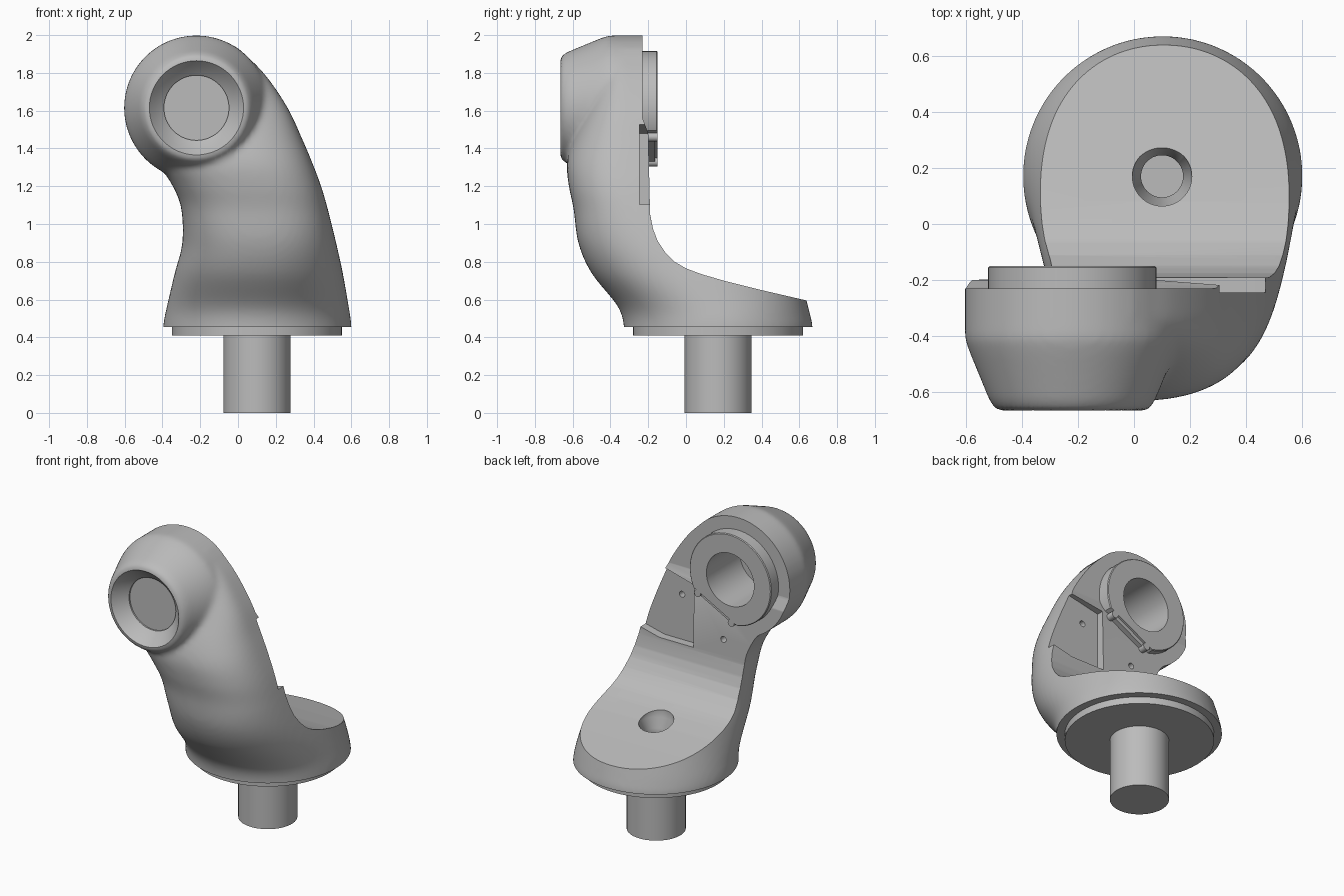
import bpy, bmesh, math
from mathutils import Vector, Matrix

if "Cube" in bpy.data.objects:
    bpy.data.objects.remove(bpy.data.objects["Cube"], do_unlink=True)

grey = bpy.data.materials.new("neutral_grey")
grey.use_nodes = True
grey.diffuse_color = (0.5, 0.5, 0.5, 1)
grey.node_tree.nodes["Principled BSDF"].inputs["Base Color"].default_value = (0.5, 0.5, 0.5, 1)

BASE = Vector((0.1, 0.17, 0))       # axis of the foot
HEAD = Vector((-0.22, 0, 1.615))    # axis of the head


def loft(bm, rings):
    """Closed skin through a list of equal-length rings."""
    rows = [[bm.verts.new(p) for p in ring] for ring in rings]
    for a, b in zip(rows, rows[1:]):
        for i in range(len(a)):
            j = (i + 1) % len(a)
            bm.faces.new((a[i], a[j], b[j], b[i]))
    bm.faces.new(rows[0])
    bm.faces.new(rows[-1])


def turned(profile, centre, axis="z", n=64):
    """Rings of (radius, height) pairs around a z or y axis."""
    rings = []
    for r, h in profile:
        ring = []
        for i in range(n):
            t = 2 * math.pi * i / n
            u, v = r * math.cos(t), r * math.sin(t)
            ring.append(centre + (Vector((u, v, h)) if axis == "z" else Vector((u, h, v))))
        rings.append(ring)
    return rings


def make(name, *skins):
    bm = bmesh.new()
    for rings in skins:
        loft(bm, rings)
    bmesh.ops.recalc_face_normals(bm, faces=bm.faces)
    me = bpy.data.meshes.new(name)
    bm.to_mesh(me)
    bm.free()
    me.materials.append(grey)
    ob = bpy.data.objects.new(name, me)
    bpy.context.collection.objects.link(ob)
    return ob


def prism(name, outline, axis, lo, hi):
    """Extrude a 2D outline along x (outline is y,z) or y (outline is x,z)."""
    put = (lambda d, a, b: Vector((d, a, b))) if axis == "x" else (lambda d, a, b: Vector((a, d, b)))
    return make(name, [[put(d, a, b) for a, b in outline] for d in (lo, hi)])


def activate(ob):
    bpy.ops.object.select_all(action="DESELECT")
    ob.select_set(True)
    bpy.context.view_layer.objects.active = ob


def apply(ob, kind, **settings):
    activate(ob)
    mod = ob.modifiers.new(kind.lower(), kind)
    for key, value in settings.items():
        setattr(mod, key, value)
    bpy.ops.object.modifier_apply(modifier=mod.name)


def boolean(ob, cutter, operation="DIFFERENCE"):
    apply(ob, "BOOLEAN", object=cutter, operation=operation, solver="EXACT")


def smooth(ob, angle=30):
    activate(ob)
    bpy.ops.object.shade_smooth_by_angle(angle=math.radians(angle))


# Arm sections: height, left x, right x, front y, widest y
stations = [
    (0.38, -0.395, 0.60, -0.33, 0.17),
    (0.47, -0.395, 0.60, -0.33, 0.17),
    (0.57, -0.375, 0.585, -0.365, 0.13),
    (0.74, -0.335, 0.555, -0.50, 0.0),
    (0.90, -0.295, 0.52, -0.57, -0.12),
    (1.08, -0.30, 0.475, -0.595, -0.22),
    (1.20, -0.345, 0.44, -0.62, -0.27),
    (1.32, -0.42, 0.395, -0.63, -0.30),
    (1.45, -0.48, 0.34, -0.60, -0.31),
    (1.62, -0.50, 0.26, -0.53, -0.32),
    (1.80, -0.45, 0.135, -0.46, -0.32),
    (1.94, -0.35, -0.01, -0.42, -0.32),
]


def spline(pts, steps=5):
    out = []
    for i in range(len(pts) - 1):
        quad = [Vector(pts[min(max(i + k, 0), len(pts) - 1)]) for k in (-1, 0, 1, 2)]
        a, b, c, d = quad
        for s in range(steps):
            t = s / steps
            out.append(b + 0.5 * t * (c - a + t * (2 * a - 5 * b + 4 * c - d
                                                   + t * (3 * (b - c) + d - a))))
    return out + [Vector(pts[-1])]


def section(st, n=72):
    z, left, right, front, wide = st
    power = 2 / (2 + 0.45 * min(max((z - 0.5) / 0.5, 0), 1))
    back = 0.67 - 0.25 * max(0, z - 0.47)
    ring = []
    for i in range(n):
        t = 2 * math.pi * i / n
        c, s = math.cos(t), math.sin(t)
        depth = wide - front if s < 0 else back - wide
        ring.append(Vector(((left + right) / 2 + (right - left) / 2 * math.copysign(abs(c) ** power, c),
                            wide + depth * math.copysign(abs(s) ** power, s), z)))
    return ring


# Arm and head fused into one soft casting
head = turned([(0.383, -0.12), (0.383, -0.41), (0.365, -0.46), (0.295, -0.63),
               (0.27, -0.665), (0.10, -0.67)], HEAD, "y")
arm = make("arm", [section(s) for s in spline(stations)], head)
apply(arm, "REMESH", mode="VOXEL", voxel_size=0.016)
apply(arm, "SMOOTH", factor=0.5, iterations=8)

# Side profile trims the flat underside, sloping foot and back wall
keep = prism("side_profile", [
    (-1, 0.455), (0.8, 0.455), (0.8, 0.56), (0.63, 0.597), (0.4, 0.65), (0.2, 0.70), (0.08, 0.735),
    (0, 0.765), (-0.06, 0.80), (-0.11, 0.85), (-0.15, 0.91), (-0.175, 0.975), (-0.19, 1.05),
    (-0.2, 1.48), (-0.23, 1.56), (-0.23, 2.2), (-1, 2.2)], "x", -1, 1)
boolean(arm, keep, "INTERSECT")

# Cutters: front dish, rear bore, foot socket, back pocket, screw holes
dish = make("dish_cutter", turned([(0.265, -0.70), (0.25, -0.665), (0.225, -0.635), (0.19, -0.60),
                                   (0.172, -0.585), (0.172, -0.575)], HEAD, "y"))
bore = make("bore_cutter", turned([(0.175, -0.05), (0.175, -0.50)], HEAD, "y"))
socket = make("socket_cutter", turned([(0.106, 0.9), (0.106, 0.69), (0.075, 0.63), (0.075, 0.60)], BASE))
pocket = prism("pocket_cutter", [(0.08, 1.07), (0.33, 1.07), (0.7, 1.16), (0.7, 1.53), (0.32, 1.53),
                                 (0.08, 1.48)], "y", -0.245, 0)
screws = [make("screw_cutter", turned([(0.02, -0.1), (0.02, -0.3)], Vector((x, 0, z)), "y", 16))
          for x, z in ((0.2, 1.37), (-0.14, 1.18))]
for cutter in [dish, bore, socket, pocket] + screws:
    boolean(arm, cutter)
smooth(arm)

# Rear collar with its lower corner cut off along a chord
collar = make("rear_collar", turned([(0.30, -0.26), (0.30, -0.155), (0.295, -0.15)], HEAD, "y"))
boolean(collar, bore)
out = Vector((0.47, 0, -0.88)).normalized()
along = Vector((-out.z, 0, out.x))


def chord_block(name, near, far, half, lo, hi):
    corners = [HEAD + out * d + along * h for d, h in ((near, -half), (near, half), (far, half), (far, -half))]
    return prism(name, [(p.x, p.z) for p in corners], "y", lo, hi)


chord = chord_block("chord_cutter", 0.235, 0.5, 0.4, -0.4, 0)
boolean(collar, chord)
smooth(collar)

# Retaining clip along the chord, with a boss at each end
chord_block("retaining_clip", 0.235, 0.26, 0.13, -0.26, -0.165)
for side, label in ((-1, "lower"), (1, "upper")):
    centre = HEAD + out * 0.25 + along * 0.14 * side
    smooth(make(label + "_clip_boss", turned([(0.024, -0.26), (0.024, -0.15)], centre, "y", 20)))

# Foot flange and spigot
smooth(make("foot_flange", turned([(0.45, 0.41), (0.45, 0.47)], BASE)))
smooth(make("spigot", turned([(0.178, 0.0), (0.178, 0.42)], BASE)))

for cutter in [keep, dish, bore, socket, pocket, chord] + screws:
    bpy.data.objects.remove(cutter, do_unlink=True)
